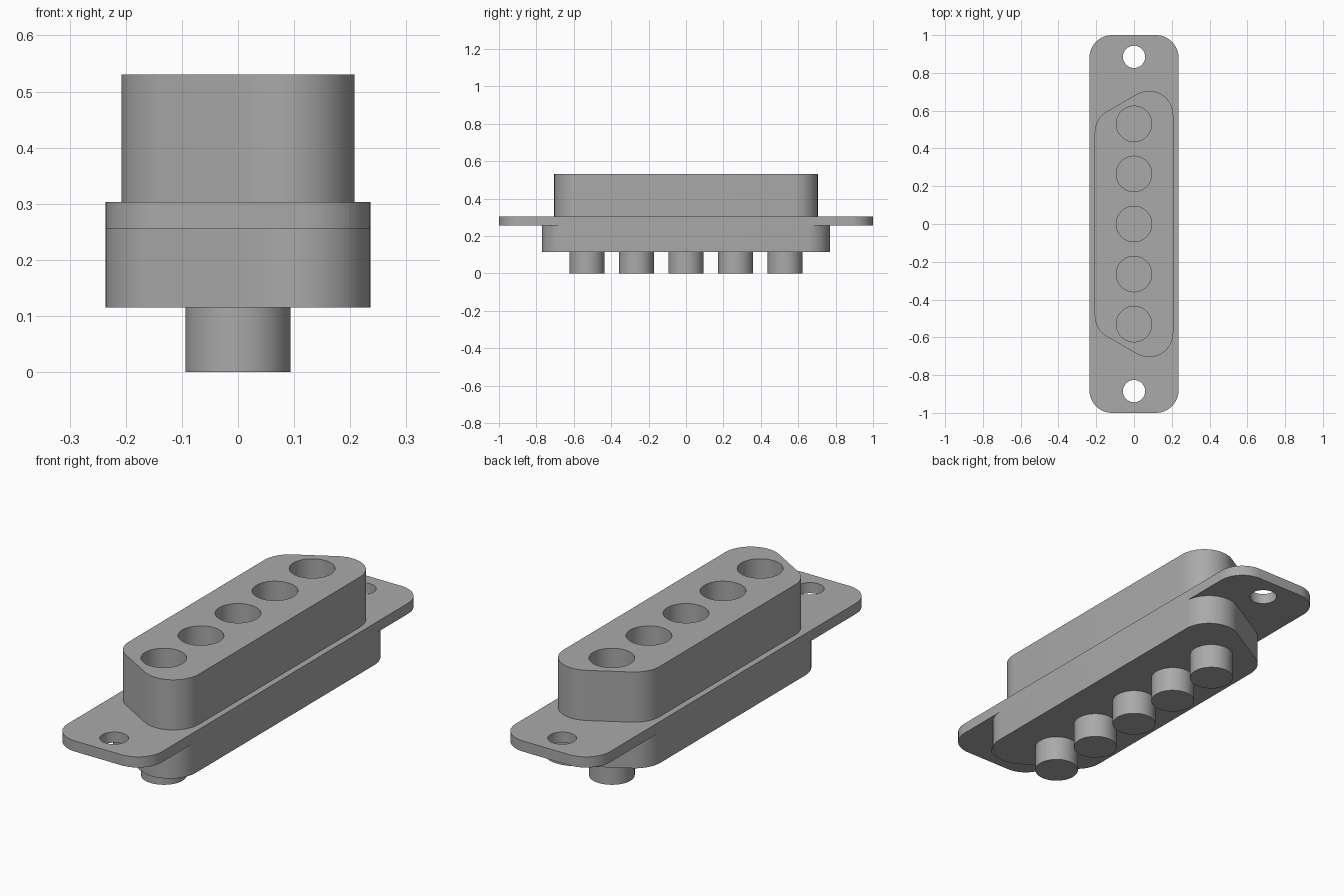
import bpy
import bmesh
from math import cos, sin, pi, radians

cube = bpy.data.objects.get("Cube")
if cube:
    bpy.data.objects.remove(cube)

# One grey for the whole connector
GREY = (0.40, 0.40, 0.40, 1)
grey = bpy.data.materials.new("plain grey")
grey.use_nodes = True
grey.diffuse_color = GREY
grey.node_tree.nodes["Principled BSDF"].inputs["Base Color"].default_value = GREY


def arc(cx, cy, r, start, end, steps=12):
    """Points on an arc, angles in degrees."""
    angles = [radians(start + (end - start) * i / steps) for i in range(steps + 1)]
    return [(cx + r * cos(a), cy + r * sin(a)) for a in angles]


def circle(cy, r, steps=48):
    return arc(0, cy, r, 0, 360, steps)[:-1]


def rounded_rectangle(w, l, r):
    x, y = w - r, l - r
    return (arc(x, y, r, 0, 90) + arc(-x, y, r, 90, 180)
            + arc(-x, -y, r, 180, 270) + arc(x, -y, r, 270, 360))


def d_outline(w, l, r, slant=30):
    """Rounded trapezoid whose long side faces +x."""
    x, y = w - r, l - r
    short_y = y - 2 * x * sin(radians(slant)) / cos(radians(slant))
    turn = 90 + slant
    return (arc(x, y, r, 0, turn) + arc(-x, short_y, r, turn, 180)
            + arc(-x, -short_y, r, 180, 360 - turn) + arc(x, -y, r, 360 - turn, 360))


def prism(name, outline, z0, z1, holes=()):
    """Extrude an outline, with optional through holes, from z0 to z1."""
    bm = bmesh.new()
    edges = []
    for loop in [outline, *holes]:
        verts = [bm.verts.new((x, y, z0)) for x, y in loop]
        edges += [bm.edges.new((a, b)) for a, b in zip(verts, verts[1:] + verts[:1])]
    bmesh.ops.triangle_fill(bm, edges=edges, use_beauty=True, normal=(0, 0, 1))
    top = bmesh.ops.extrude_face_region(bm, geom=bm.faces[:], use_keep_orig=True)
    moved = [g for g in top["geom"] if isinstance(g, bmesh.types.BMVert)]
    bmesh.ops.translate(bm, verts=moved, vec=(0, 0, z1 - z0))
    bmesh.ops.recalc_face_normals(bm, faces=bm.faces[:])
    mesh = bpy.data.meshes.new(name)
    bm.to_mesh(mesh)
    bm.free()
    mesh.materials.append(grey)
    obj = bpy.data.objects.new(name, mesh)
    bpy.context.collection.objects.link(obj)
    bpy.ops.object.select_all(action="DESELECT")
    obj.select_set(True)
    bpy.context.view_layer.objects.active = obj
    bpy.ops.object.shade_smooth_by_angle(angle=radians(30))
    return obj


contacts = [0.265 * i for i in range(-2, 3)]

# Mounting flange with two screw holes
prism("mounting_flange", rounded_rectangle(0.236, 1.0, 0.12), 0.255, 0.303,
      [circle(y, 0.059) for y in (-0.885, 0.885)])

# Front shell with five sockets, floored by the flange
prism("front_shell", d_outline(0.208, 0.705, 0.128), 0.303, 0.53,
      [circle(y, 0.094) for y in contacts])

# Rear body below the flange
prism("rear_body", d_outline(0.236, 0.77, 0.13), 0.115, 0.255)

# Contact pins on the underside
for number, y in enumerate(contacts, 1):
    prism(f"contact_pin_{number}", circle(y, 0.094), 0.0, 0.115)
